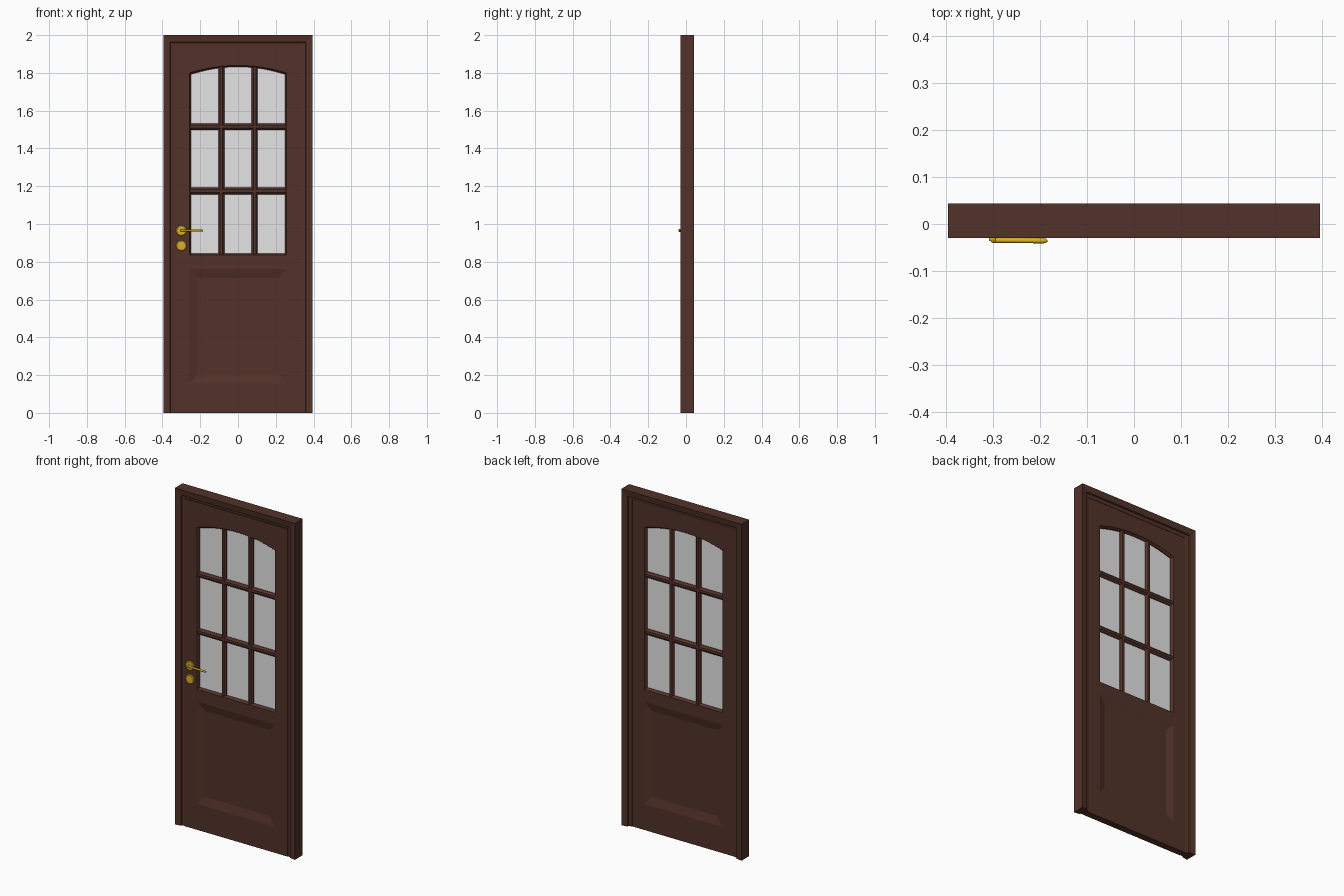
import bpy, bmesh, math

if "Cube" in bpy.data.objects:
    bpy.data.objects.remove(bpy.data.objects["Cube"], do_unlink=True)


def material(name, rgb):
    m = bpy.data.materials.new(name)
    m.use_nodes = True
    m.diffuse_color = (*rgb, 1)
    m.node_tree.nodes["Principled BSDF"].inputs["Base Color"].default_value = (*rgb, 1)
    return m


wood = material("dark brown wood", (0.085, 0.032, 0.022))
pale = material("pale grey glass", (0.78, 0.78, 0.78))
brass = material("brass", (0.72, 0.43, 0.02))


def loft(name, rings, mat):
    """Solid skinned through closed rings of equal point count."""
    bm = bmesh.new()
    loops = [[bm.verts.new(p) for p in ring] for ring in rings]
    for a, b in zip(loops, loops[1:]):
        for i in range(len(a)):
            j = (i + 1) % len(a)
            bm.faces.new((a[i], a[j], b[j], b[i]))
    bm.faces.new(loops[0])
    bm.faces.new(loops[-1])
    bmesh.ops.recalc_face_normals(bm, faces=bm.faces)
    mesh = bpy.data.meshes.new(name)
    bm.to_mesh(mesh)
    bm.free()
    mesh.materials.append(mat)
    ob = bpy.data.objects.new(name, mesh)
    bpy.context.collection.objects.link(ob)
    return ob


def rect(x, z0, z1, y):
    return [(-x, y, z0), (x, y, z0), (x, y, z1), (-x, y, z1)]


def arch(inset, y, steps=12):
    """Window outline: straight sides with a shallow arched top."""
    w = 0.257 - inset
    pts = [(-w, y, 0.835 + inset), (w, y, 0.835 + inset)]
    for i in range(steps + 1):
        t = 1 - 2 * i / steps
        pts.append((w * t, y, 1.8 + 0.04 * (1 - t * t) - inset))
    return pts


W, H = 0.395, 2.0
FRONT, BACK = -0.018, 0.022
MID = (FRONT + BACK) / 2

# Mitred frame: moulded section swept up, across and down
section = [(0, -0.03), (0.036, -0.024), (0.038, -0.018), (0.058, -0.014),
           (0.058, 0.024), (0.038, 0.028), (0.036, 0.037), (0, 0.043)]
stations = [(-1, 0), (-1, 1), (1, 1), (1, 0)]
loft("door_frame", [[(s * (W - d), y, top * (H - d)) for d, y in section]
                    for s, top in stations], wood)

# Door leaf with a window opening and a sunken panel on both sides
leaf = loft("door_leaf", [rect(0.338, 0.0, 1.946, FRONT),
                          rect(0.338, 0.0, 1.946, BACK)], wood)
cutters = [loft("window_cutter", [arch(0, -0.05), arch(0, FRONT), arch(0.008, MID - 0.008),
                                  arch(0.008, MID + 0.008), arch(0, BACK), arch(0, 0.05)], wood)]
for face, side in ((FRONT, -1), (BACK, 1)):
    cutters.append(loft("panel_cutter", [
        rect(0.257, 0.155, 0.762, face + side * 0.01),
        rect(0.257, 0.155, 0.762, face),
        rect(0.214, 0.203, 0.714, face - side * 0.012)], wood))
for c in cutters:
    c.hide_render = True
    mod = leaf.modifiers.new("cut", "BOOLEAN")
    mod.operation = "DIFFERENCE"
    mod.solver = "EXACT"
    mod.object = c
deps = bpy.context.evaluated_depsgraph_get()
cut_mesh = bpy.data.meshes.new_from_object(leaf.evaluated_get(deps))
leaf.modifiers.clear()
leaf.data = cut_mesh
for c in cutters:
    bpy.data.objects.remove(c, do_unlink=True)

# Glass sheet tucked into the opening
loft("window_glass", [arch(0.004, MID - 0.002), arch(0.004, MID + 0.002)], pale)


# Glazing bars with bevelled edges
def bar_section(h):
    return [(-h, -0.005), (-0.007, -0.016), (0.007, -0.016),
            (h, 0.005 - 0.01), (h, 0.005), (0.007, 0.016), (-0.007, 0.016), (-h, 0.005)]


for x in (-0.088, 0.088):
    loft("upright_glazing_bar", [[(x + u, MID + v, z) for u, v in bar_section(0.016)]
                                 for z in (0.825, 1.842)], wood)
for z in (1.175, 1.515):
    loft("cross_glazing_bar", [[(x, MID + v, z + u) for u, v in bar_section(0.018)]
                               for x in (-0.262, 0.262)], wood)


# Brass fittings on the front
def circle(radius, n=24):
    return [(radius * math.cos(math.tau * i / n), radius * math.sin(math.tau * i / n))
            for i in range(n)]


def turned(name, x, z, profile):
    return loft(name, [[(x + a, y, z + b) for a, b in circle(r)] for r, y in profile], brass)


HX, HZ = -0.3, 0.965
disc = [(0.028, FRONT + 0.002), (0.028, -0.024), (0.024, -0.027)]
fittings = [turned("handle_rose", HX, HZ, disc),
            turned("lock_rose", HX, HZ - 0.08, disc),
            turned("handle_neck", HX, HZ, [(0.008, -0.026), (0.008, -0.036)])]

# Lever running sideways with rounded ends
lever = [(-0.004, 0.003), (0, 0.0055), (0.108, 0.0055), (0.113, 0.0045), (0.116, 0.002)]
fittings.append(loft("handle_lever", [
    [(HX + d, -0.0345 - 0.01 * d + a, HZ + b) for a, b in circle(r, 12)]
    for d, r in lever], brass))

for ob in fittings:
    bpy.ops.object.select_all(action="DESELECT")
    ob.select_set(True)
    bpy.context.view_layer.objects.active = ob
    bpy.ops.object.shade_smooth_by_angle(angle=math.radians(35))
